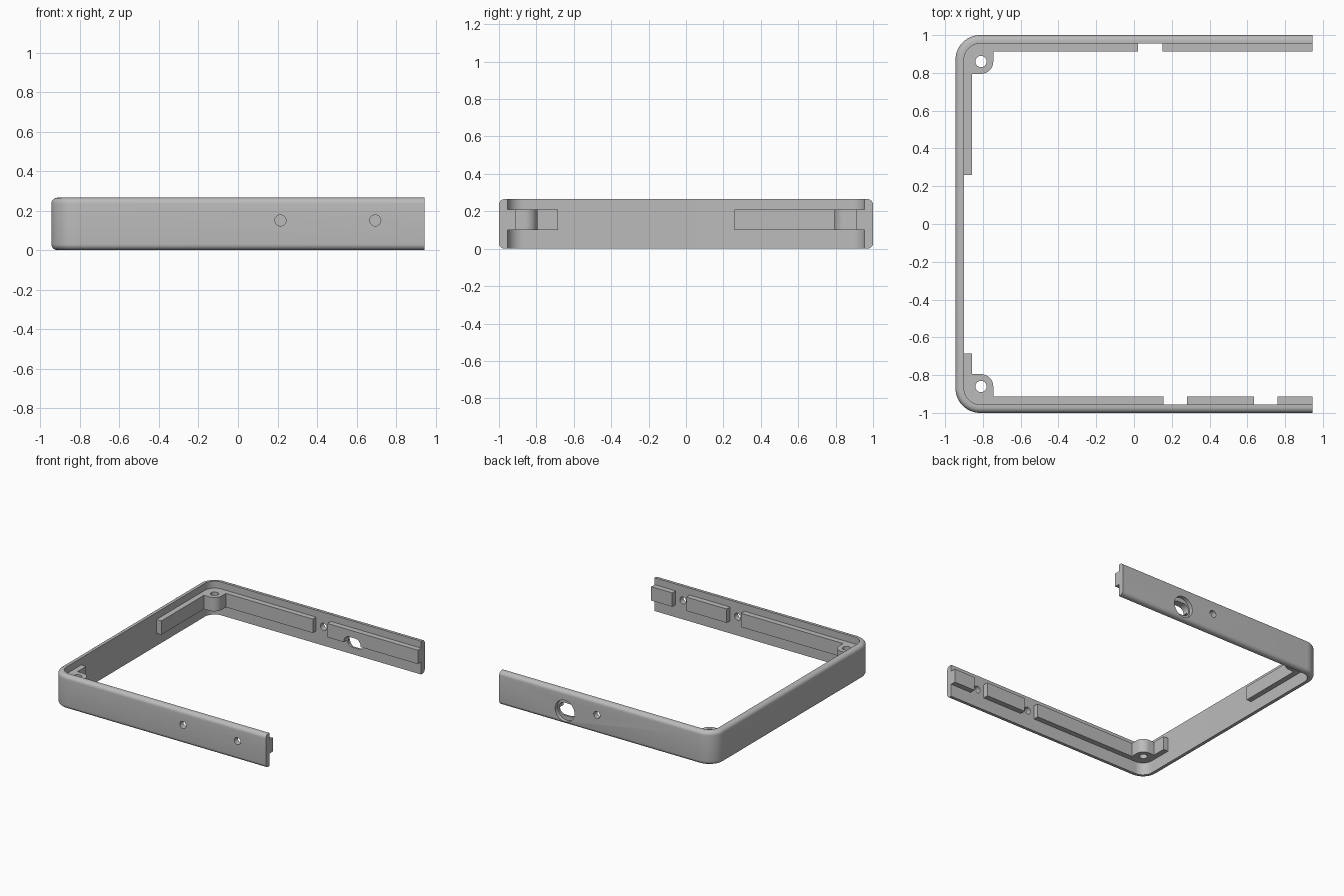
import bpy, bmesh
from math import sin, cos, pi, radians

cube = bpy.data.objects.get("Cube")
if cube:
    bpy.data.objects.remove(cube, do_unlink=True)

END, HEIGHT, WALL = 0.945, 0.265, 0.045
CORNER, EDGE = 0.13, 0.03
RIB_LOW, RIB_HIGH, RIB_DEPTH = 0.10, 0.21, 0.043
CX, CY = -END + CORNER, 1 - CORNER      # centre of the corner bends

grey = bpy.data.materials.new("plain grey")
grey.use_nodes = True
grey.diffuse_color = (0.5, 0.5, 0.5, 1)
grey.node_tree.nodes["Principled BSDF"].inputs["Base Color"].default_value = (0.5, 0.5, 0.5, 1)


def arc(cx, cy, r, a0, a1, steps):
    """Points on an arc, angles in degrees."""
    angles = [radians(a0 + (a1 - a0) * i / steps) for i in range(steps + 1)]
    return [(cx + r * cos(a), cy + r * sin(a)) for a in angles]


def finish(name, bm):
    bmesh.ops.recalc_face_normals(bm, faces=bm.faces[:])
    mesh = bpy.data.meshes.new(name)
    bm.to_mesh(mesh)
    bm.free()
    mesh.materials.append(grey)
    obj = bpy.data.objects.new(name, mesh)
    bpy.context.collection.objects.link(obj)
    return obj


def prism(name, outline, low, high, axis="z"):
    """Extrude an outline along z, or an x-z outline along y."""
    bm = bmesh.new()
    place = (lambda a, b, c: (a, b, c)) if axis == "z" else (lambda a, b, c: (a, c, b))
    rings = [[bm.verts.new(place(a, b, c)) for a, b in outline] for c in (low, high)]
    bm.faces.new(rings[0])
    bm.faces.new(rings[1])
    for i in range(len(outline)):
        j = (i + 1) % len(outline)
        bm.faces.new((rings[0][i], rings[0][j], rings[1][j], rings[1][i]))
    return finish(name, bm)


def box(name, x0, x1, y0, y1):
    return prism(name, [(x0, y0), (x1, y0), (x1, y1), (x0, y1)], RIB_LOW, RIB_HIGH)


def select(obj):
    bpy.ops.object.select_all(action="DESELECT")
    obj.select_set(True)
    bpy.context.view_layer.objects.active = obj


def cut(cutter, targets):
    """Subtract the cutter from each target, then discard it."""
    cutter.hide_render = True
    for obj in targets:
        select(obj)
        mod = obj.modifiers.new("cut", "BOOLEAN")
        mod.operation, mod.solver, mod.object = "DIFFERENCE", "EXACT", cutter
        bpy.ops.object.modifier_apply(modifier=mod.name)
    bpy.data.objects.remove(cutter, do_unlink=True)


# Wall: rounded section (inward offset, height) swept along a U
section = [(WALL, 0)] + arc(EDGE, EDGE, EDGE, 270, 180, 6)
section += arc(EDGE, HEIGHT - EDGE, EDGE, 180, 90, 6) + [(WALL, HEIGHT)]
bm = bmesh.new()
rails = []
for d, z in section:
    half = [(END, -1 + d)] + arc(CX, -CY, CORNER - d, 270, 180, 14)
    path = half + [(x, -y) for x, y in reversed(half)]
    rails.append([bm.verts.new((x, y, z)) for x, y in path])
for i in range(len(rails)):
    a, b = rails[i], rails[(i + 1) % len(rails)]
    for k in range(len(a) - 1):
        bm.faces.new((a[k], a[k + 1], b[k + 1], b[k]))
for k in (0, -1):
    bm.faces.new([rail[k] for rail in rails])
wall = finish("frame_wall", bm)
parts = [wall]

# Inner ribs
inner, tip = 1 - WALL + 0.002, 1 - WALL - RIB_DEPTH
boss_x, boss_y, boss_r = -0.81, 0.86, 0.065
boss_right, boss_edge = boss_x + boss_r, boss_y - boss_r
for n, (x0, x1) in enumerate([(boss_right, 0.155), (0.28, 0.635), (0.76, END)]):
    parts.append(box(f"front_rib_{n + 1}", x0, x1, -inner, -tip))
back_ribs = []
for n, (x0, x1) in enumerate([(boss_right, 0.02), (0.15, END)]):
    back_ribs.append(box(f"back_rib_{n + 1}", x0, x1, tip, inner))
parts += back_ribs
side_in = -END + WALL
for name, y0, y1 in [("side_rib_back", 0.26, boss_edge), ("side_rib_front", -boss_edge, -0.685)]:
    parts.append(box(name, side_in - 0.002, side_in + RIB_DEPTH, y0, y1))

# Corner screw bosses
for name, s in [("back_boss", 1), ("front_boss", -1)]:
    outline = arc(boss_x, boss_y, boss_r, 0, -90, 12)
    outline += arc(CX, CY, CORNER - WALL + 0.002, 180, 90, 12)
    outline.insert(13, (side_in - 0.002, boss_edge))
    outline.append((boss_right, inner))
    boss = prism(name, [(x, s * y) for x, y in outline], RIB_LOW, RIB_HIGH)
    hole = arc(boss_x, s * boss_y, 0.03, 0, 345, 23)
    cut(prism("screw_cutter", hole, 0, 0.4), [boss])
    parts.append(boss)

# Small round holes through the walls
for x, s in [(0.215, -1), (0.695, -1), (0.085, 1)]:
    hole = arc(x, 0.15, 0.028, 0, 345, 23)
    cut(prism("hole_cutter", hole, s * 0.9, s * 1.1, "y"), [wall])

# Round recess with a slot through the back wall and rib
px, pz = 0.367, 0.105
cut(prism("recess_cutter", arc(px, pz, 0.085, 0, 354, 59), 0.97, 1.1, "y"), [wall])
slot = arc(px + 0.025, pz, 0.05, -90, 90, 12) + arc(px - 0.025, pz, 0.05, 90, 270, 12)
cut(prism("slot_cutter", slot, 0.85, 1.1, "y"), [wall, back_ribs[1]])

for obj in parts:
    select(obj)
    bpy.ops.object.shade_smooth_by_angle(angle=radians(30))
